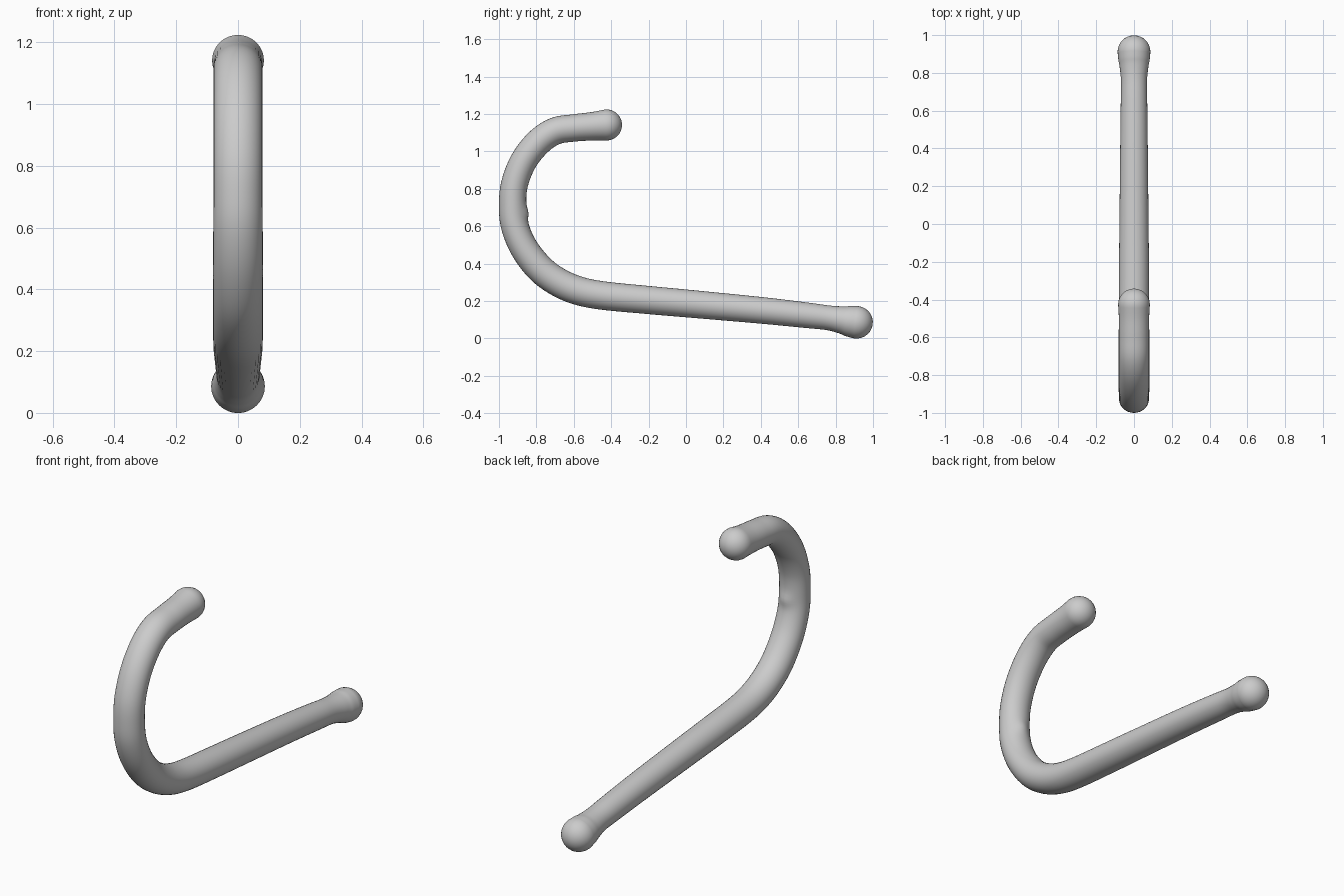
import bpy, bmesh, math
from mathutils import Vector

if "Cube" in bpy.data.objects:
    bpy.data.objects.remove(bpy.data.objects["Cube"])

# Centre line in the side plane: (y, z, in-plane radius, sideways radius)
PATH = [
    (-0.425, 1.141, 0.083, 0.084), (-0.50, 1.134, 0.076, 0.080),
    (-0.60, 1.125, 0.073, 0.079), (-0.70, 1.108, 0.073, 0.079),
    (-0.79, 1.048, 0.073, 0.079), (-0.87, 0.945, 0.072, 0.079),
    (-0.918, 0.82, 0.072, 0.079), (-0.927, 0.70, 0.073, 0.079),
    (-0.915, 0.60, 0.074, 0.080), (-0.87, 0.49, 0.075, 0.081),
    (-0.795, 0.388, 0.077, 0.081), (-0.71, 0.317, 0.077, 0.081),
    (-0.60, 0.263, 0.077, 0.081), (-0.46, 0.231, 0.076, 0.080),
    (-0.20, 0.205, 0.075, 0.079), (0.0, 0.187, 0.074, 0.077),
    (0.40, 0.150, 0.071, 0.073), (0.65, 0.123, 0.068, 0.070),
    (0.76, 0.110, 0.066, 0.069), (0.83, 0.099, 0.073, 0.076),
    (0.87, 0.092, 0.082, 0.083), (0.912, 0.086, 0.087, 0.087),
]
SIDES, STEPS, CAP = 32, 6, 7


def spline(points):
    """Uniform Catmull-Rom curve through the points."""
    pts = [Vector(p) for p in points]
    pts = [2 * pts[0] - pts[1]] + pts + [2 * pts[-1] - pts[-2]]
    out = []
    for i in range(1, len(pts) - 2):
        a, b, c, d = pts[i - 1:i + 3]
        for s in range(STEPS):
            t = s / STEPS
            out.append(0.5 * (2 * b + (c - a) * t + (2 * a - 5 * b + 4 * c - d) * t**2
                              + (3 * b - a - 3 * c + d) * t**3))
    return out + [pts[-2]]


def cap(end, direction):
    """Shrinking rings that round off one end."""
    rings = []
    for k in range(1, CAP):
        a = math.pi / 2 * k / CAP
        p = direction * end[2] * math.sin(a)
        rings.append((end[0] + p.x, end[1] + p.y, end[2] * math.cos(a), end[3] * math.cos(a)))
    tip = direction * end[2]
    return rings, Vector((0, end[0] + tip.x, end[1] + tip.y))


core = spline(PATH)
tangents = [(core[min(i + 1, len(core) - 1)].xy - core[max(i - 1, 0)].xy).normalized()
            for i in range(len(core))]
cap_a, tip_a = cap(core[0], -tangents[0])
cap_b, tip_b = cap(core[-1], tangents[-1])
rings = cap_a[::-1] + [tuple(c) for c in core] + cap_b
tangents = [tangents[0]] * len(cap_a) + tangents + [tangents[-1]] * len(cap_b)

# Swept tube with bulbous ends
bm = bmesh.new()
loops = []
bump = Vector((0.01, -0.857, 0.67))
for (y, z, r, w), t in zip(rings, tangents):
    loop = []
    for j in range(SIDES):
        a = 2 * math.pi * j / SIDES
        off = Vector((w * math.cos(a), -t.y * r * math.sin(a), t.x * r * math.sin(a)))
        p = Vector((0, y, z)) + off
        # small swelling on the inside of the bend
        p += off.normalized() * 0.011 * math.exp(-((p - bump).length / 0.035) ** 2)
        loop.append(bm.verts.new(p))
    loops.append(loop)
for la, lb in zip(loops, loops[1:]):
    for j in range(SIDES):
        k = (j + 1) % SIDES
        bm.faces.new((la[j], la[k], lb[k], lb[j]))
for loop, tip in ((loops[0], tip_a), (loops[-1], tip_b)):
    v = bm.verts.new(tip)
    for j in range(SIDES):
        bm.faces.new((loop[j], loop[(j + 1) % SIDES], v))
bmesh.ops.recalc_face_normals(bm, faces=bm.faces)
for f in bm.faces:
    f.smooth = True
mesh = bpy.data.meshes.new("bent_rod")
bm.to_mesh(mesh)
bm.free()
bpy.context.collection.objects.link(bpy.data.objects.new("bent_rod", mesh))
